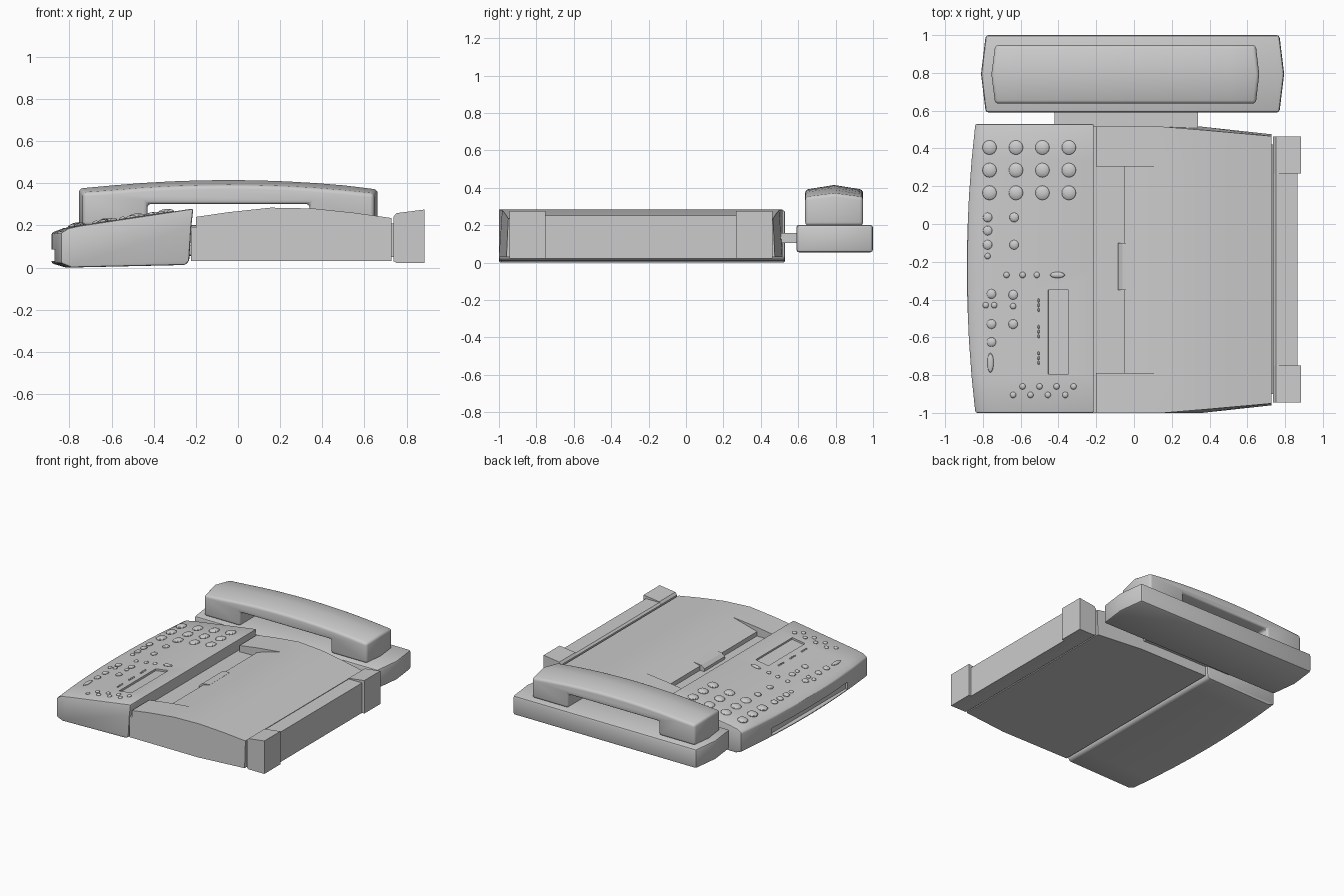
import bpy, bmesh, math
from mathutils import Matrix, Vector

if "Cube" in bpy.data.objects:
    bpy.data.objects.remove(bpy.data.objects["Cube"])

SLOPE = math.atan2(0.075, 0.50)          # tilt of the control panel


def panel_z(x):
    return 0.199 + (x + 0.75) * 0.15


def to_object(name, bm):
    bmesh.ops.remove_doubles(bm, verts=bm.verts, dist=0.0003)
    bmesh.ops.recalc_face_normals(bm, faces=bm.faces)
    me = bpy.data.meshes.new(name)
    bm.to_mesh(me)
    bm.free()
    ob = bpy.data.objects.new(name, me)
    bpy.context.collection.objects.link(ob)
    return ob


def loft(name, sections):
    """Skin a row of closed sections (same point count) and cap both ends."""
    bm = bmesh.new()
    rows = [[bm.verts.new(p) for p in s] for s in sections]
    n = len(rows[0])
    for a, b in zip(rows, rows[1:]):
        for i in range(n):
            j = (i + 1) % n
            bm.faces.new((a[i], a[j], b[j], b[i]))
    bm.faces.new(rows[0])
    bm.faces.new(rows[-1])
    return to_object(name, bm)


def prism(name, profile, y0, y1):
    return loft(name, [[(x, y, z) for x, z in profile] for y in (y0, y1)])


def box(name, x0, x1, y0, y1, z0, z1):
    return prism(name, [(x0, z0), (x1, z0), (x1, z1), (x0, z1)], y0, y1)


def bevel(ob, width, segments=2):
    m = ob.modifiers.new("bevel", 'BEVEL')
    m.width, m.segments = width, segments
    m.limit_method, m.angle_limit = 'ANGLE', math.radians(30)


def cut(ob, cutter):
    m = ob.modifiers.new("cut", 'BOOLEAN')
    m.operation, m.object, m.solver = 'DIFFERENCE', cutter, 'EXACT'
    cutter.hide_render = True


# Control panel: wedge with a bowed outer edge (x, z, share of bow)
panel_profile = [(-0.84, 0.02, 1), (-0.79, 0.0, 0.6), (-0.25, 0.012, 0), (-0.232, 0.03, 0),
                 (-0.222, 0.19, 0), (-0.212, 0.28, 0), (-0.75, 0.199, 0), (-0.805, 0.187, 0.5),
                 (-0.84, 0.165, 1)]
sections = []
for i in range(9):
    t = i / 8
    bow = 0.045 * (1 - (2 * t - 1) ** 2)
    sections.append([(x - bow * k, -1 + 1.53 * t, z) for x, z, k in panel_profile])
panel = loft("control_panel", sections)
bevel(panel, 0.010)

# Recesses: display window and the paper slot in the outer edge
window = box("window_cutter", -0.055, 0.055, -0.795, -0.35, -0.014, 0.05)
window.matrix_world = Matrix.Translation((-0.40, 0, panel_z(-0.40))) @ Matrix.Rotation(-SLOPE, 4, 'Y')
slot = box("slot_cutter", -0.95, -0.848, -0.72, 0.20, 0.03, 0.085)
cut(panel, window)
cut(panel, slot)

# Buttons: domed ellipsoids resting on the sloping panel (x, y, rx, ry)
keys = [(x, y, 0.038, 0.038) for x in (-0.765, -0.625, -0.485, -0.345) for y in (0.405, 0.285, 0.165)]
keys += [(x, y, 0.025, 0.025) for x, y in ((-0.775, 0.035), (-0.775, -0.035), (-0.775, -0.11),
         (-0.635, 0.035), (-0.635, -0.11), (-0.755, -0.37), (-0.64, -0.375), (-0.755, -0.53),
         (-0.64, -0.53), (-0.755, -0.625))]
keys += [(x, y, 0.016, 0.016) for x, y in ((-0.775, -0.17), (-0.675, -0.27), (-0.59, -0.27),
         (-0.515, -0.27), (-0.785, -0.43), (-0.74, -0.43), (-0.64, -0.435))]
keys += [(-0.59 + 0.09 * i, -0.86, 0.016, 0.016) for i in range(4)]
keys += [(-0.64 + 0.092 * i, -0.905, 0.016, 0.016) for i in range(4)]
keys += [(-0.405, -0.27, 0.04, 0.016), (-0.76, -0.735, 0.017, 0.052)]
keys += [(-0.505, y + d, 0.006, 0.010) for y in (-0.43, -0.57, -0.71) for d in (-0.025, 0, 0.025)]
bm = bmesh.new()
for x, y, rx, ry in keys:
    h = 0.006 + 0.25 * min(rx, ry)
    bmesh.ops.create_uvsphere(bm, u_segments=16, v_segments=8, radius=1,
                              matrix=Matrix.Translation((x, y, panel_z(x) + 0.002))
                              @ Matrix.Rotation(-SLOPE, 4, 'Y')
                              @ Matrix.Diagonal((rx, ry, h, 1)))
to_object("buttons", bm)

# Rear housing: raised paper guides on both sides, sunken paper bed between
lower = [(-0.222, 0.03), (0.36, 0.03), (0.728, 0.03)]
crest = [(0.728, 0.235), (0.55, 0.26), (0.36, 0.28), (0.155, 0.284)]
guide = lower + crest + [(-0.05, 0.262), (-0.0501, 0.262), (-0.2, 0.24), (-0.2, 0.19), (-0.222, 0.19)]
bed = lower + crest + [(-0.05, 0.228), (-0.0501, 0.195), (-0.2, 0.192), (-0.2, 0.19), (-0.222, 0.19)]


def housing_end(y, side):
    out = []
    for i, (x, z) in enumerate(guide):
        start = 0.4 if i < 3 else 0.17
        taper = max(0, x - start) / (0.728 - start) * (0.04 if i < 3 else 0.05)
        out.append((x, y - side * taper, z))
    return out


def flat(profile, y):
    return [(x, y, z) for x, z in profile]


loft("rear_housing", [housing_end(-1, -1), flat(guide, -0.79), flat(bed, -0.79),
                      flat(bed, 0.305), flat(guide, 0.305), housing_end(0.515, 1)])

# Feed tab at the mouth of the paper bed
prism("feed_tab", [(-0.085, 0.19), (0.0, 0.20), (0.005, 0.244), (-0.06, 0.236), (-0.085, 0.215)], -0.35, -0.10)

# Rear tray: cross strip with a block at each end
block = [(0.737, 0.03), (0.752, 0.022), (0.885, 0.022), (0.885, 0.275), (0.752, 0.258), (0.737, 0.24)]
strip = [(0.737, 0.03), (0.752, 0.022), (0.865, 0.022), (0.865, 0.252), (0.752, 0.252), (0.737, 0.24)]
prism("tray_block_front", block, -0.945, -0.75)
prism("tray_block_back", block, 0.268, 0.462)
prism("tray_strip", strip, -0.75, 0.268)
box("tray_joint", 0.72, 0.745, -0.90, 0.42, 0.05, 0.21)

# Handset cradle with pointed ends, and the bar joining it to the body
plan = [(-0.785, 0.59), (0.77, 0.59), (0.795, 0.795), (0.77, 1.0), (-0.785, 1.0), (-0.81, 0.795)]
cradle = loft("handset_cradle", [[(x, y, z) for x, y in plan] for z in (0.055, 0.202)])
bevel(cradle, 0.015, 2)
box("cradle_bar", -0.42, 0.34, 0.50, 0.61, 0.105, 0.158)

# Handset: arched bar with a raised centre ridge (x, z, ridge dx, ridge dz)
handset_profile = [(-0.735, 0.198, -0.02, 0), (-0.43, 0.198, 0, 0), (-0.43, 0.302, 0, 0),
                   (0.34, 0.302, 0, 0), (0.34, 0.198, 0, 0), (0.645, 0.198, 0.018, 0),
                   (0.645, 0.35, 0.018, 0.02)]
for i in range(1, 10):
    t = i / 10
    x = 0.645 - 1.38 * t
    handset_profile.append((x, 0.35 + 0.04 * (1 - (2 * t - 1) ** 2), 0, 0.025))
handset_profile.append((-0.735, 0.355, -0.02, 0.02))
handset = loft("handset", [[(x + dx * k, y, z + dz * k) for x, z, dx, dz in handset_profile]
                           for y, k in ((0.637, 0), (0.792, 1), (0.947, 0))])
bevel(handset, 0.018, 3)

# Bake modifiers, drop the cutters, smooth the shading
parts = [o for o in bpy.data.objects if not o.hide_render]
for o in bpy.data.objects:
    o.select_set(o in parts)
bpy.context.view_layer.objects.active = parts[0]
bpy.ops.object.convert(target='MESH')
bpy.ops.object.shade_smooth_by_angle(angle=math.radians(30))
for c in (window, slot):
    bpy.data.objects.remove(c)
